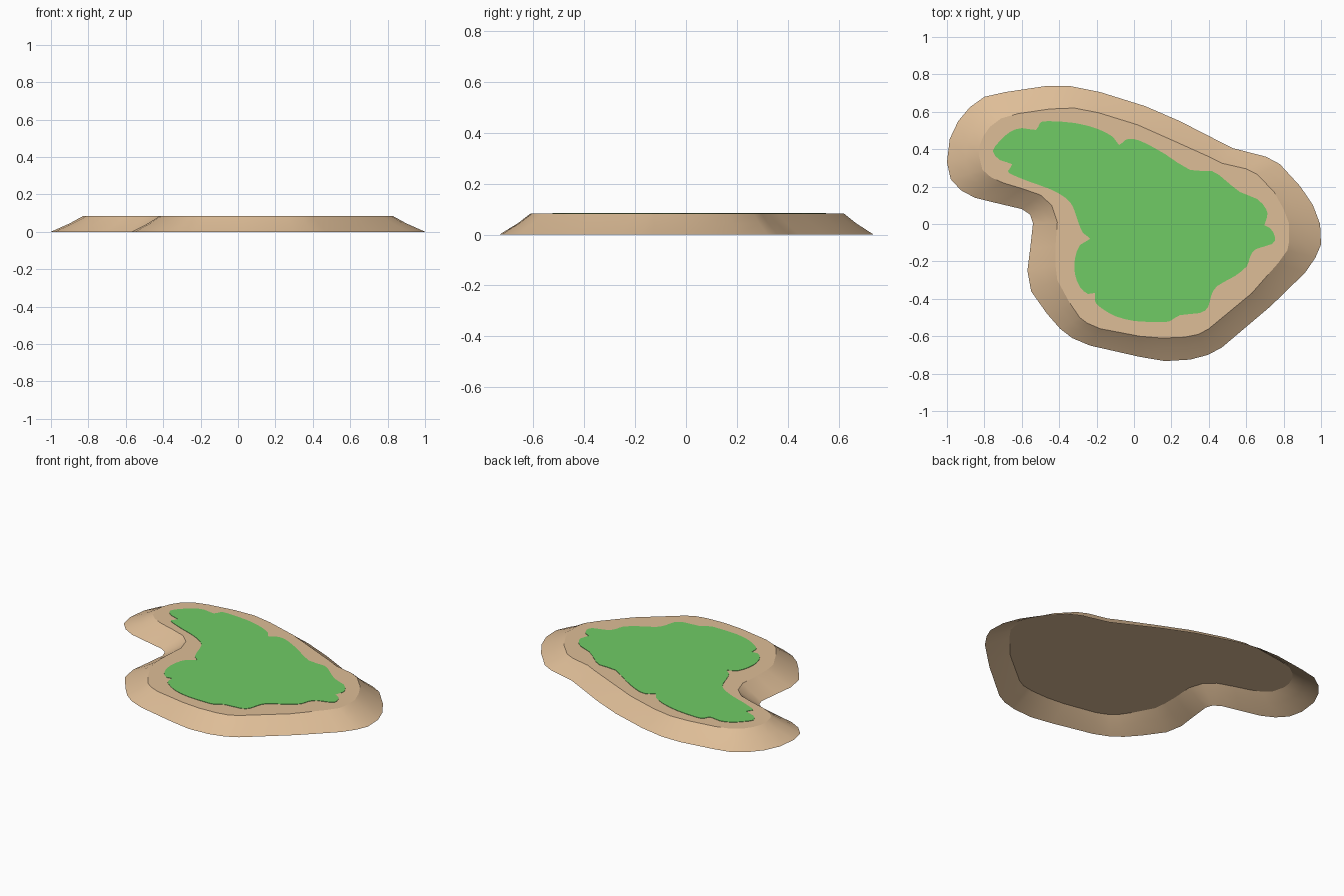
import bpy, bmesh, math

# Shore outline at ground level, and the matching rim of the flat top
SHORE = [(-1, .33), (-.98, .24), (-.925, .18), (-.85, .14), (-.715, .107), (-.60, .08), (-.555, .05),
         (-.54, .005), (-.555, -.13), (-.57, -.25), (-.55, -.36), (-.465, -.48), (-.395, -.56),
         (-.33, -.61), (-.235, -.65), (.03, -.71), (.165, -.733), (.30, -.725), (.395, -.70),
         (.47, -.66), (.73, -.44), (.915, -.26), (.97, -.18), (1, -.11), (.995, 0), (.957, .10),
         (.89, .20), (.78, .32), (.705, .36), (.53, .405), (.45, .445), (.245, .55), (.06, .63),
         (-.18, .705), (-.34, .737), (-.475, .737), (-.69, .705), (-.80, .68), (-.877, .625),
         (-.94, .55), (-.985, .455)]
RIM = [(-.83, .37), (-.81, .29), (-.765, .25), (-.70, .22), (-.60, .19), (-.50, .155), (-.44, .10),
       (-.41, .01), (-.42, -.12), (-.42, -.22), (-.41, -.30), (-.345, -.42), (-.29, -.50),
       (-.25, -.53), (-.18, -.56), (.03, -.60), (.15, -.61), (.27, -.605), (.345, -.59),
       (.40, -.56), (.63, -.37), (.77, -.21), (.82, -.14), (.83, -.09), (.83, 0), (.80, .08),
       (.75, .17), (.66, .265), (.60, .295), (.47, .325), (.40, .36), (.20, .45), (.02, .53),
       (-.19, .595), (-.32, .62), (-.45, .615), (-.62, .59), (-.71, .565), (-.77, .52),
       (-.805, .47), (-.825, .42)]
# Scalloped grass outline (clockwise, reversed below)
GRASS = [(-.755, .39), (-.717, .444), (-.663, .492), (-.60, .513), (-.524, .503), (-.503, .54),
         (-.46, .55), (-.315, .54), (-.193, .508), (-.112, .465), (-.08, .422), (-.048, .449),
         (-.005, .455), (.059, .433), (.166, .374), (.30, .289), (.417, .283), (.487, .235),
         (.567, .171), (.658, .134), (.706, .08), (.711, .037), (.674, .005), (.727, -.021),
         (.754, -.07), (.738, -.107), (.652, -.134), (.62, -.176), (.604, -.225), (.54, -.278),
         (.444, -.332), (.412, -.385), (.396, -.444), (.353, -.476), (.246, -.487), (.193, -.519),
         (.139, -.524), (.005, -.519), (-.102, -.492), (-.182, -.444), (-.209, -.412),
         (-.209, -.369), (-.246, -.374), (-.289, -.337), (-.316, -.267), (-.316, -.187),
         (-.289, -.112), (-.235, -.08), (-.273, -.048), (-.30, .016), (-.326, .091),
         (-.364, .139), (-.45, .187), (-.556, .225), (-.647, .262), (-.674, .283),
         (-.652, .32), (-.717, .342)]


def smooth(pts, steps=2):
    """Closed Catmull-Rom through the points."""
    out, n = [], len(pts)
    for i in range(n):
        a, b, c, d = (pts[(i + k) % n] for k in (-1, 0, 1, 2))
        for s in range(steps):
            t = s / steps
            out.append(tuple(.5 * (2*q + (r-p)*t + (2*p-5*q+4*r-w)*t*t + (3*q-p-3*r+w)*t**3)
                             for p, q, r, w in zip(a, b, c, d)))
    return out


def blend(a, b, f):
    return [(p[0] + (q[0]-p[0])*f, p[1] + (q[1]-p[1])*f) for p, q in zip(a, b)]


def loft(name, layers, color):
    """Stack counter-clockwise outlines, open below and capped on top."""
    bm = bmesh.new()
    rings = [[bm.verts.new((x, y, z)) for x, y in pts] for pts, z in layers]
    for low, high in zip(rings, rings[1:]):
        n = len(low)
        for i in range(n):
            j = (i + 1) % n
            bm.faces.new((low[i], low[j], high[j], high[i]))
    cap = bm.faces.new(rings[-1])
    bmesh.ops.triangulate(bm, faces=[cap])
    me = bpy.data.meshes.new(name)
    bm.to_mesh(me)
    bm.free()
    ob = bpy.data.objects.new(name, me)
    bpy.context.collection.objects.link(ob)
    mat = bpy.data.materials.new(name + "_color")
    mat.diffuse_color = (*color, 1)
    me.materials.append(mat)
    bpy.ops.object.select_all(action='DESELECT')
    ob.select_set(True)
    bpy.context.view_layer.objects.active = ob
    bpy.ops.object.shade_smooth_by_angle(angle=math.radians(25))
    return ob


# Sandy base: shallow beach, steeper bank, flat top
loft("sand_base", [(SHORE, 0), (blend(SHORE, RIM, .58), .044), (RIM, .083)], (.73, .51, .31))

# Grass patch, a thin slab on the flat top
grass = smooth(GRASS[::-1])
loft("grass_patch", [(grass, .083), (grass, .0855)], (.16, .6, .13))
